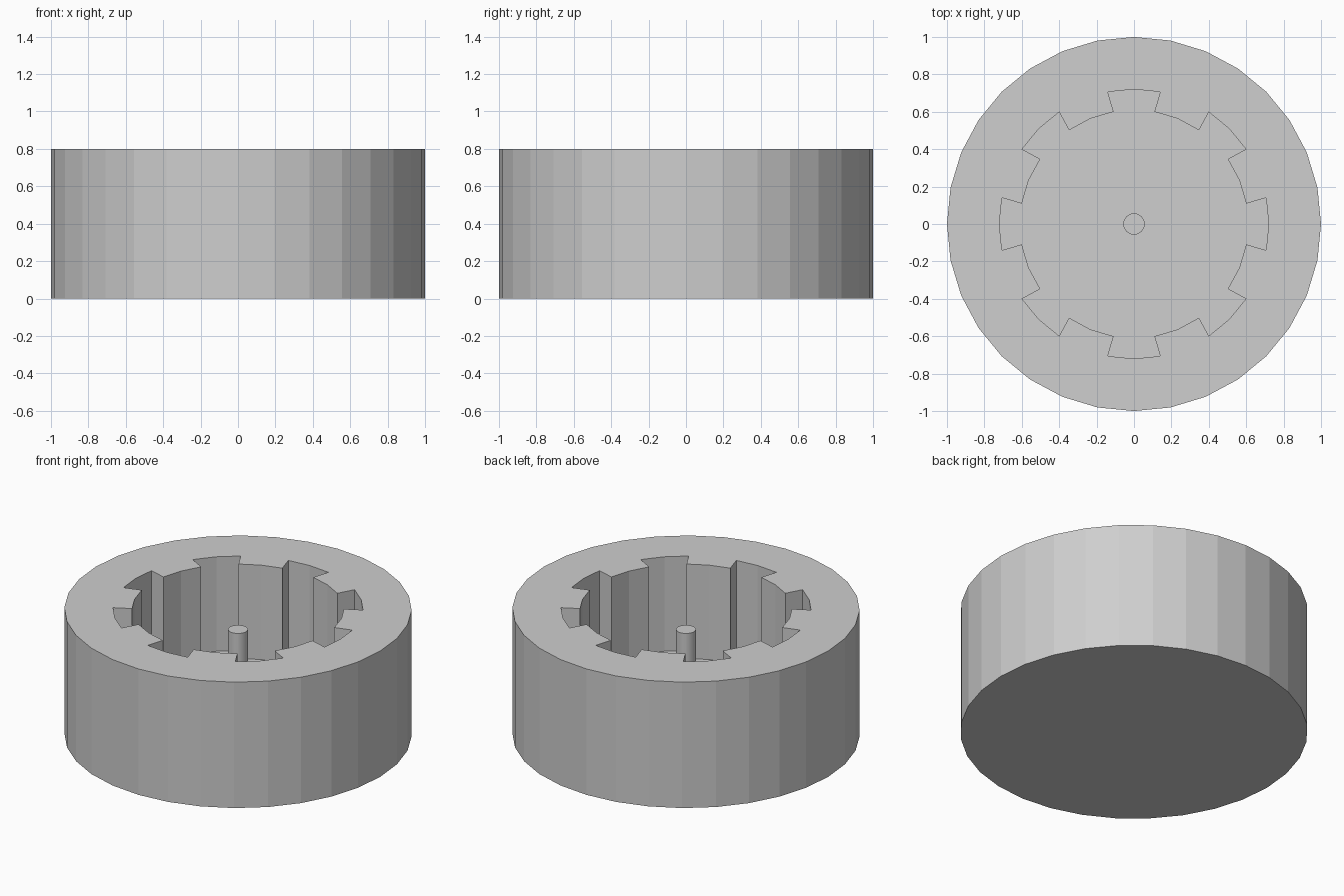
import bpy
import bmesh
from math import radians, cos, sin, tau

cube = bpy.data.objects.get("Cube")
if cube:
    bpy.data.objects.remove(cube, do_unlink=True)

HEIGHT, FLOOR, PIN_TOP = 0.8, 0.2, 0.67
SLOTS = 8

grey = bpy.data.materials.new("light grey")
grey.use_nodes = True
colour = (0.62, 0.62, 0.62, 1)
grey.diffuse_color = colour
grey.node_tree.nodes["Principled BSDF"].inputs["Base Color"].default_value = colour


def polar(radius, degrees):
    a = radians(degrees)
    return radius * cos(a), radius * sin(a)


def circle(radius, sides):
    return [polar(radius, 360 * i / sides) for i in range(sides)]


def ring(bm, outline, z):
    return [bm.verts.new((x, y, z)) for x, y in outline]


def walls(bm, low, high):
    for i in range(len(low)):
        j = (i + 1) % len(low)
        bm.faces.new((low[i], low[j], high[j], high[i]))


def finish(bm, name):
    bmesh.ops.recalc_face_normals(bm, faces=bm.faces)
    mesh = bpy.data.meshes.new(name)
    bm.to_mesh(mesh)
    bm.free()
    mesh.materials.append(grey)
    obj = bpy.data.objects.new(name, mesh)
    bpy.context.collection.objects.link(obj)
    return obj


# Cavity outline: one dovetail slot and one wall stretch, repeated around
slot = [(0.61, -10.3), (0.72, -11.25), (0.72, 0), (0.72, 11.25), (0.61, 10.3), (0.61, 22.5)]
cavity = [polar(r, a + 360 * k / SLOTS) for k in range(SLOTS) for r, a in slot]

# Cup: closed base, faceted outside, slotted pocket
bm = bmesh.new()
outer_low = ring(bm, circle(1, 32), 0)
outer_high = ring(bm, circle(1, 32), HEIGHT)
inner_low = ring(bm, cavity, FLOOR)
inner_high = ring(bm, cavity, HEIGHT)
bm.faces.new(outer_low)
bm.faces.new(inner_low)
walls(bm, outer_low, outer_high)
walls(bm, inner_low, inner_high)
# Flat rim between the outer circle and the pocket
rim_edges = []
for loop in (outer_high, inner_high):
    for i, v in enumerate(loop):
        rim_edges.append(bm.edges.get((v, loop[(i + 1) % len(loop)])))
bmesh.ops.triangle_fill(bm, edges=rim_edges, use_beauty=True, use_dissolve=False)
finish(bm, "slotted_cup")

# Centre pin standing on the pocket floor
bm = bmesh.new()
pin_low = ring(bm, circle(0.057, 32), FLOOR)
pin_high = ring(bm, circle(0.057, 32), PIN_TOP)
bm.faces.new(pin_low)
bm.faces.new(pin_high)
walls(bm, pin_low, pin_high)
finish(bm, "centre_pin")
